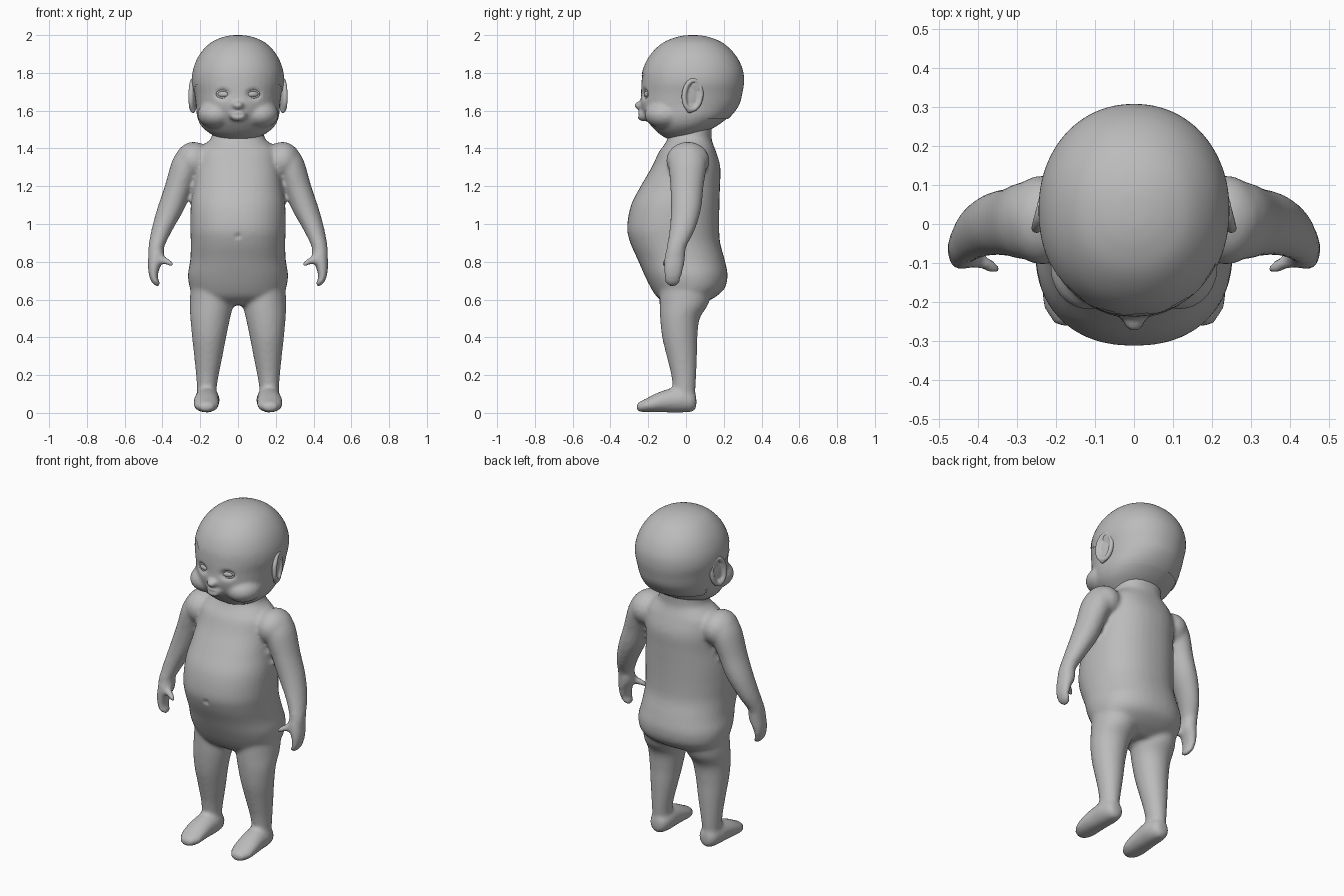
import bpy, bmesh, math
from mathutils import Vector, Matrix

if "Cube" in bpy.data.objects:
    bpy.data.objects.remove(bpy.data.objects["Cube"])

clay = bpy.data.materials.new("clay grey")
clay.use_nodes = True
GREY = (0.5, 0.5, 0.5, 1)
clay.diffuse_color = GREY
clay.node_tree.nodes["Principled BSDF"].inputs["Base Color"].default_value = GREY


def spline(rows, t):
    """Smooth interpolation through rows of numbers; t counts rows."""
    i = min(int(t), len(rows) - 2)
    f = t - i
    p = [rows[min(max(i + k, 0), len(rows) - 1)] for k in (-1, 0, 1, 2)]
    return [b + 0.5 * f * (c - a + f * (2 * a - 5 * b + 4 * c - d + f * (3 * (b - c) + d - a)))
            for a, b, c, d in zip(*p)]


def loft(bm, place, rows, power=2.0, sides=40, steps=5):
    """Skin rows of (position, centre u, centre v, radius u, radius v)."""
    rings = []
    for s in range((len(rows) - 1) * steps + 1):
        t, u, v, ru, rv = spline(rows, s / steps)
        ring = []
        for k in range(sides):
            a = math.tau * k / sides
            c, d = math.cos(a), math.sin(a)
            x = math.copysign(abs(c) ** (2 / power), c)
            y = math.copysign(abs(d) ** (2 / power), d)
            ring.append(bm.verts.new(place(t, u + ru * x, v + rv * y)))
        rings.append(ring)
    for lo, hi in zip(rings, rings[1:]):
        for k in range(sides):
            j = (k + 1) % sides
            bm.faces.new((lo[k], lo[j], hi[j], hi[k]))
    bm.faces.new(rings[0])
    bm.faces.new(rings[-1])


def ball(bm, centre, size, turn=Matrix()):
    m = Matrix.Translation(centre) @ turn @ Matrix.Diagonal((*size, 1))
    arcs = [math.pi * (k + .1) / 14.2 for k in range(15)]
    loft(bm, lambda t, u, v: m @ Vector((u, v, t)),
         [(math.cos(a), 0, 0, math.sin(a), math.sin(a)) for a in arcs], sides=24, steps=1)


def rim(bm, matrix, a, b, thick, count=40):
    """Oval ring with a round section."""
    def place(t, u, v):
        return matrix @ Vector(((a + u) * math.cos(t), v, (b + u) * math.sin(t)))
    loft(bm, place, [(math.tau * k / count, 0, 0, thick, thick) for k in range(count + 1)],
         sides=12, steps=1)


def finish(name, bm, voxel=None, smooth=4):
    bmesh.ops.recalc_face_normals(bm, faces=bm.faces)
    mesh = bpy.data.meshes.new(name)
    bm.to_mesh(mesh)
    bm.free()
    obj = bpy.data.objects.new(name, mesh)
    bpy.context.collection.objects.link(obj)
    bpy.ops.object.select_all(action="DESELECT")
    bpy.context.view_layer.objects.active = obj
    obj.select_set(True)
    if voxel:
        blend = obj.modifiers.new("blend", "REMESH")
        blend.mode, blend.voxel_size = "VOXEL", voxel
        relax = obj.modifiers.new("relax", "SMOOTH")
        relax.factor, relax.iterations = 0.5, smooth
        for m in ("blend", "relax"):
            bpy.ops.object.modifier_apply(modifier=m)
    obj.data.materials.clear()
    obj.data.materials.append(clay)
    bpy.ops.object.shade_smooth()
    return obj


def dent(obj, centre, radius, depth):
    """Push the surface back (+y) around a point, fading with distance."""
    for v in obj.data.vertices:
        d = v.co - Vector(centre)
        r = sum((a / b) ** 2 for a, b in zip(d, radius))
        if r < 1:
            v.co.y += depth * (1 - r) ** 2


def upright(t, u, v):
    return (u, v, t)


# Torso with belly, seat and neck: z, x, y, half width, half depth
body = bmesh.new()
loft(body, upright, [
    (.57, 0, -.01, .17, .08), (.61, 0, 0, .23, .15), (.66, 0, .01, .255, .195),
    (.73, 0, 0, .265, .22), (.81, 0, -.025, .253, .23), (.9, 0, -.057, .25, .238),
    (.98, 0, -.068, .253, .244), (1.1, 0, -.057, .25, .234), (1.2, 0, -.03, .235, .21),
    (1.3, 0, 0, .225, .182), (1.38, 0, .008, .215, .152), (1.42, 0, .015, .18, .13),
    (1.46, 0, .02, .14, .115), (1.56, 0, .03, .13, .11)], power=2.25)

for side in (1, -1):
    def limb(t, u, v):
        return (side * u, v, t)

    def along(t, u, v):
        return (side * u, t, v)

    # Leg
    loft(body, limb, [
        (.68, .14, .0, .11, .14), (.58, .14, -.01, .115, .13), (.5, .147, -.032, .105, .105),
        (.4, .153, -.033, .09, .093), (.3, .157, -.022, .075, .08), (.2, .162, -.012, .06, .066),
        (.13, .165, -.01, .052, .06), (.06, .165, -.01, .05, .055)])
    # Foot
    loft(body, along, [
        (.055, .163, .06, .025, .03), (.035, .163, .062, .05, .055), (-.02, .163, .068, .065, .066),
        (-.08, .165, .066, .066, .064), (-.15, .168, .055, .068, .052), (-.21, .168, .04, .063, .037),
        (-.25, .168, .032, .04, .025), (-.262, .168, .03, .02, .014)])
    # Shoulder and arm
    ball(body, (side * .235, .01, 1.335), (.095, .115, .1))
    loft(body, limb, [
        (1.4, .25, .015, .06, .07), (1.33, .265, .01, .085, .1), (1.2, .312, .005, .076, .088),
        (1.08, .356, 0, .072, .08), (.97, .402, -.02, .056, .067), (.88, .432, -.05, .042, .052),
        (.83, .437, -.06, .04, .05)])
    # Hand
    loft(body, limb, [
        (.88, .433, -.05, .04, .05), (.82, .433, -.06, .043, .055), (.77, .445, -.065, .032, .052),
        (.72, .447, -.07, .022, .045), (.685, .432, -.072, .021, .036), (.672, .425, -.072, .012, .02)])
    # Thumb
    for k in range(9):
        f = k / 8
        ball(body, (side * (.42 - .065 * f), -.08 - .035 * f, .82 - .03 * f), [.025 - .01 * f] * 3)

body = finish("body", body, voxel=.012, smooth=5)
dent(body, (0, -.31, .935), (.018, .08, .02), .014)

# Head: z, x, y, half width, half depth
skull = [
    (1.45, 0, -.02, .09, .08), (1.48, 0, -.025, .15, .12), (1.52, 0, -.01, .195, .175),
    (1.57, 0, .005, .217, .225), (1.63, 0, .018, .222, .258), (1.69, 0, .028, .23, .266),
    (1.75, 0, .034, .241, .27), (1.81, 0, .036, .237, .264), (1.87, 0, .036, .217, .24),
    (1.92, 0, .036, .185, .203), (1.96, 0, .036, .143, .156), (1.985, 0, .036, .092, .1),
    (1.997, 0, .036, .045, .05), (2, 0, .036, .01, .01)]
head = bmesh.new()
loft(head, upright, skull, power=2.1)
ball(head, (0, -.243, 1.628), (.03, .032, .022))
ball(head, (0, -.225, 1.575), (.045, .035, .032))
for side in (1, -1):
    ball(head, (side * .115, -.11, 1.58), (.1, .11, .075))
head = finish("head", head, voxel=.01, smooth=5)
dent(head, (0, -.26, 1.578), (.05, .08, .01), .01)
for side in (1, -1):
    dent(head, (side * .08, -.21, 1.687), (.055, .09, .04), .022)


# Thin scalp shell with an uneven hairline
def hairline(co):
    if co.y < -.1:
        return 1.8 + .012 * math.sin(70 * co.x)
    return 1.7 - .4 * min(0, co.y) if co.y < .1 else 1.56


scalp = bmesh.new()
loft(scalp, upright, skull, power=2.1, sides=96)
low = [f for f in scalp.faces if f.calc_center_median().z < hairline(f.calc_center_median())]
bmesh.ops.delete(scalp, geom=low, context="FACES")
for v in scalp.verts:
    away = v.co - Vector((0, .036, 1.74))
    v.co += away.normalized() * .003 * (2 - v.co.z) / .26
finish("scalp", scalp)

for side, label in ((1, "left"), (-1, "right")):
    # Eye and lids
    turn = Matrix.Rotation(side * .3, 4, "Z")
    at = Vector((side * .078, -.203, 1.687))
    eye = bmesh.new()
    ball(eye, at, (.033, .018, .018), turn)
    finish(label + "_eye", eye)
    lids = bmesh.new()
    rim(lids, Matrix.Translation(at + Vector((0, -.006, 0))) @ turn, .034, .019, .006)
    finish(label + "_eyelids", lids)
    # Ear: thin bowl with a raised rim
    ear = bmesh.new()
    tilt = Matrix.Rotation(side * (math.pi / 2 + .25), 4, "Z") @ Matrix.Rotation(side * .12, 4, "Y")
    rim(ear, Matrix.Translation((side * .238, .035, 1.683)) @ tilt, .046, .078, .014)
    ball(ear, (side * .227, .035, 1.683), (.05, .012, .08), tilt)
    ball(ear, (side * .238, .02, 1.61), (.022, .014, .024), tilt)
    finish(label + "_ear", ear, voxel=.006, smooth=3)
